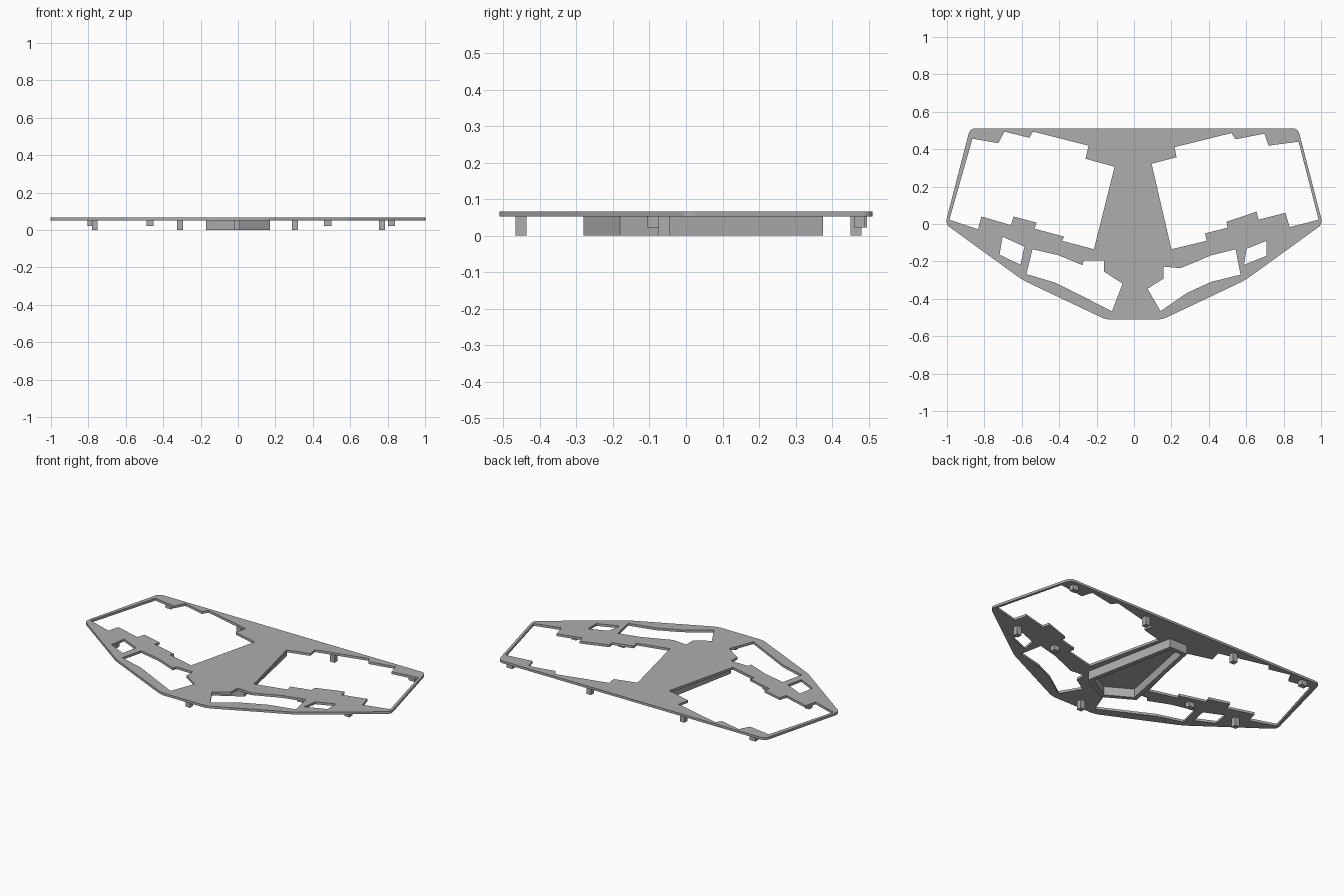
import bpy
import bmesh
from mathutils import Vector

cube = bpy.data.objects.get("Cube")
if cube:
    bpy.data.objects.remove(cube, do_unlink=True)

PLATE_BOTTOM, PLATE_TOP = 0.052, 0.066

grey = bpy.data.materials.new("plain grey")
grey.use_nodes = True
colour = (0.42, 0.42, 0.42, 1.0)
grey.diffuse_color = colour
grey.node_tree.nodes["Principled BSDF"].inputs["Base Color"].default_value = colour


def rounded(points, radius, steps=5):
    """Replace each corner of a closed polygon with a short curve."""
    result = []
    corners = [Vector(p) for p in points]
    for i, corner in enumerate(corners):
        before, after = corners[i - 1], corners[(i + 1) % len(corners)]
        start = corner + (before - corner).normalized() * radius
        end = corner + (after - corner).normalized() * radius
        for s in range(steps + 1):
            t = s / steps
            result.append(start.lerp(corner, t).lerp(corner.lerp(end, t), t))
    return result


def flat_part(name, loops, bottom, top):
    """Extrude an outline, with any further loops cut out as holes."""
    curve = bpy.data.curves.new(name, "CURVE")
    curve.dimensions = "2D"
    curve.fill_mode = "BOTH"
    curve.extrude = (top - bottom) / 2
    for loop in loops:
        spline = curve.splines.new("POLY")
        spline.points.add(len(loop) - 1)
        for point, (x, y) in zip(spline.points, loop):
            point.co = (x, y, 0, 1)
        spline.use_cyclic_u = True
    source = bpy.data.objects.new(name + " curve", curve)
    bpy.context.collection.objects.link(source)
    graph = bpy.context.evaluated_depsgraph_get()
    mesh = bpy.data.meshes.new_from_object(source.evaluated_get(graph))
    bpy.data.objects.remove(source, do_unlink=True)
    bm = bmesh.new()
    bm.from_mesh(mesh)
    bmesh.ops.remove_doubles(bm, verts=bm.verts, dist=0.0001)
    bmesh.ops.translate(bm, verts=bm.verts, vec=(0, 0, (top + bottom) / 2))
    bmesh.ops.recalc_face_normals(bm, faces=bm.faces)
    for face in bm.faces:
        face.smooth = False
    bm.to_mesh(mesh)
    bm.free()
    mesh.name = name
    mesh.materials.clear()
    mesh.materials.append(grey)
    part = bpy.data.objects.new(name, mesh)
    bpy.context.collection.objects.link(part)
    return part


def mirrored(half):
    return half + [(-x, y) for x, y in reversed(half)]


# Plate outline
outline = rounded(mirrored([(-.877, .511), (-1.009, 0), (-.595, -.30), (-.15, -.511)]), .03)

# Large stepped windows
right_window = [
    (-.864, .456), (-.725, .432), (-.693, .494), (-.56, .461), (-.54, .494), (-.243, .419),
    (-.259, .349), (-.104, .306), (-.214, -.135), (-.385, -.09), (-.374, -.068), (-.532, -.025),
    (-.521, .007), (-.644, .04), (-.658, -.006), (-.816, .04), (-.834, -.028), (-.987, .023)]
left_window = [
    (.88, .44), (.719, .419), (.698, .483), (.543, .453), (.521, .486), (.217, .411),
    (.227, .357), (.094, .322), (.2, -.135), (.388, -.09), (.38, -.05), (.5, -.02),
    (.495, .012), (.655, .066), (.666, .023), (.81, .06), (.832, -.017), (.987, .023)]

# Small and long openings along the front edge
right_small = [(-.703, -.068), (-.586, -.121), (-.607, -.218), (-.719, -.164)]
left_small = [(.709, -.09), (.709, -.17), (.588, -.218), (.602, -.132)]
right_long = [
    (-.543, -.135), (-.404, -.167), (-.275, -.22), (-.27, -.196), (-.16, -.196),
    (-.16, -.255), (-.061, -.319), (-.118, -.466), (-.42, -.314), (-.575, -.268)]
left_long = [
    (.543, -.135), (.414, -.167), (.249, -.236), (.158, -.228), (.158, -.292),
    (.072, -.346), (.142, -.466), (.286, -.367), (.414, -.309), (.57, -.271)]

flat_part("cover_plate",
          [outline, right_window, left_window, right_small, left_small, right_long, left_long],
          PLATE_BOTTOM, PLATE_TOP)

# Hollow five-sided wall under the centre
wall_outer = [(0, -.28), (.17, -.18), (.06, .375), (-.06, .375), (-.17, -.18)]
wall_inner = [(0, -.25), (.142, -.167), (.04, .35), (-.04, .35), (-.142, -.167)]
flat_part("centre_wall", [wall_outer, wall_inner], 0, PLATE_BOTTOM)


# Pegs under the plate
def peg(name, x, y, width, bottom):
    w, d = width / 2, .015
    corners = [(x - w, y - d), (x + w, y - d), (x + w, y + d), (x - w, y + d)]
    flat_part(name, [corners], bottom, PLATE_BOTTOM)


for i, (x, y) in enumerate([(-.005, -.452), (.77, -.06), (-.765, -.06), (.305, .465), (-.31, .465)]):
    peg(f"long_peg_{i + 1}", x, y, .03, 0)
for i, (x, y) in enumerate([(.48, -.09), (-.47, -.09), (.82, .475), (-.785, .48)]):
    peg(f"short_peg_{i + 1}", x, y, .038, .022)
